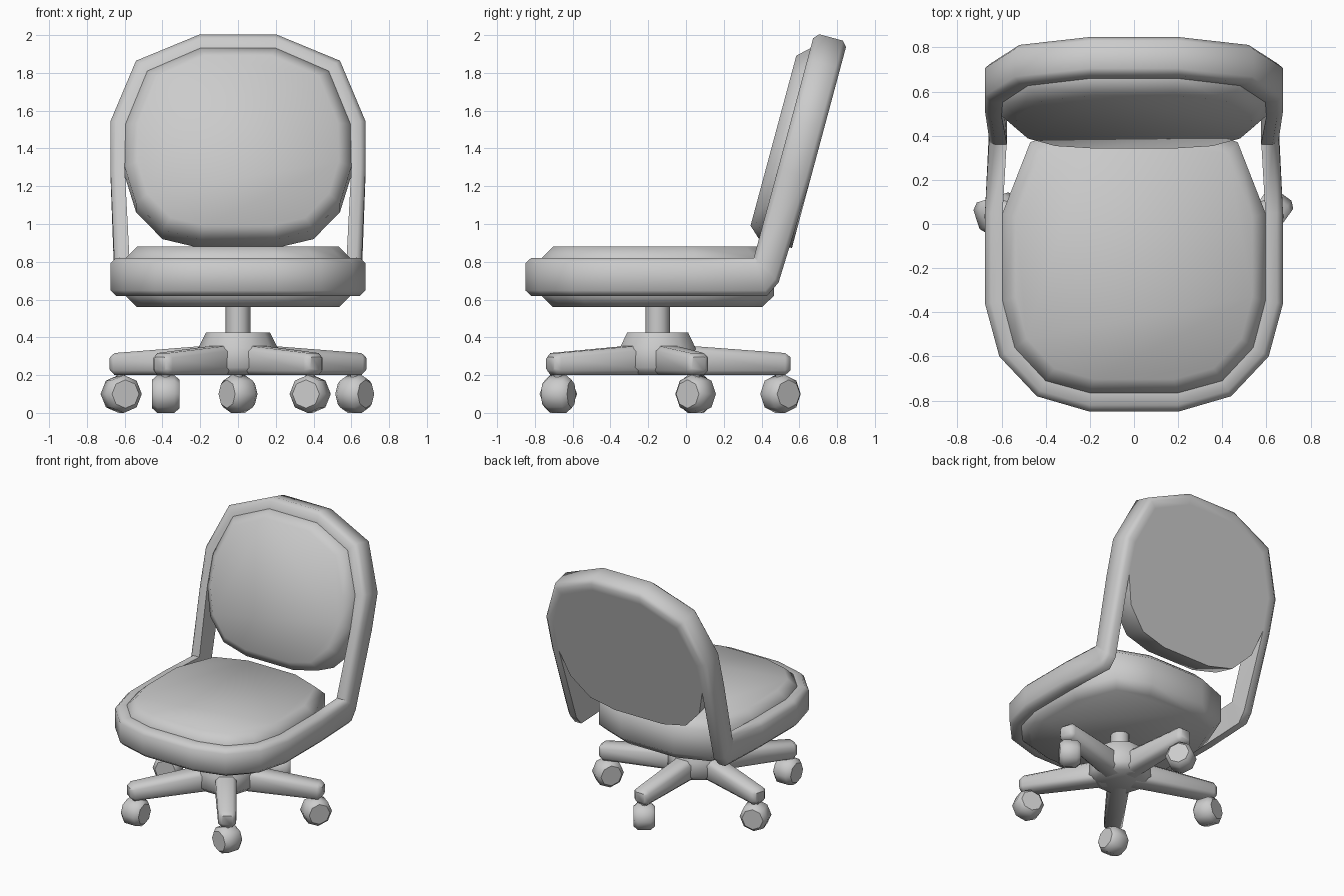
import bpy, bmesh
from math import cos, sin, radians, tau
from mathutils import Matrix, Vector

cube = bpy.data.objects.get("Cube")
if cube:
    bpy.data.objects.remove(cube)

grey = bpy.data.materials.new("plain grey")
grey.use_nodes = True
grey.diffuse_color = (0.6, 0.6, 0.6, 1)
grey.node_tree.nodes["Principled BSDF"].inputs["Base Color"].default_value = (0.6, 0.6, 0.6, 1)


def skin(name, rings, loop=False, matrix=Matrix()):
    """Join rings of points into a tube, capped at its ends or closed into a loop."""
    bm = bmesh.new()
    rows = [[bm.verts.new(matrix @ Vector(p)) for p in ring] for ring in rings]
    pairs = list(zip(rows, rows[1:])) + ([(rows[-1], rows[0])] if loop else [])
    for a, b in pairs:
        n = len(a)
        for i in range(n):
            j = (i + 1) % n
            bm.faces.new((a[i], a[j], b[j], b[i]))
    if not loop:
        bm.faces.new(rows[0])
        bm.faces.new(rows[-1])
    bmesh.ops.recalc_face_normals(bm, faces=bm.faces)
    mesh = bpy.data.meshes.new(name)
    bm.to_mesh(mesh)
    bm.free()
    mesh.materials.append(grey)
    obj = bpy.data.objects.new(name, mesh)
    bpy.context.collection.objects.link(obj)
    bpy.ops.object.select_all(action="DESELECT")
    obj.select_set(True)
    bpy.context.view_layer.objects.active = obj
    bpy.ops.object.shade_smooth_by_angle(angle=radians(50))
    return obj


def circle(radius, z, sides):
    return [(radius * cos(tau * i / sides), radius * sin(tau * i / sides), z) for i in range(sides)]


# Planes of the shell: a is across, b is along, f is depth from 0 to 1
def seat_plane(a, b, f):
    return (a, b, 0.82 - 0.2 * f)


def low_bend(a, b, f):
    return (a, 0.36 + 0.07 * f, 0.82 - 0.2 * f)


def high_bend(a, b, f):
    return (a, 0.36 + 0.13 * f, 0.825 - 0.135 * f)


def back_plane(a, b, f):
    d = 0.18 * f
    return (a, 0.36 + 0.26 * b + 0.966 * d, 0.82 + 0.966 * b - 0.26 * d)


# Frame band running round the seat and up over the backrest
stations = [
    (seat_plane, (0.2, -0.85), (0.2, -0.765)),
    (seat_plane, (0.44, -0.78), (0.4, -0.71)),
    (seat_plane, (0.61, -0.6), (0.54, -0.56)),
    (seat_plane, (0.675, -0.36), (0.595, -0.35)),
    (seat_plane, (0.675, 0.05), (0.595, 0.05)),
    (low_bend, (0.657, 0), (0.577, 0)),
    (high_bend, (0.655, 0), (0.575, 0)),
    (back_plane, (0.675, 0.487), (0.6, 0.5)),
    (back_plane, (0.675, 0.757), (0.595, 0.735)),
    (back_plane, (0.54, 1.088), (0.48, 1.025)),
    (back_plane, (0.2, 1.233), (0.2, 1.15)),
]
section = [(0, 0), (0.65, 0), (1, 0.14), (1, 0.86), (0.65, 1), (0, 1)]


def band_ring(station, side):
    plane, outer, inner = station
    ring = []
    for t, f in section:
        p = Vector(inner).lerp(Vector(outer), t)
        ring.append(plane(side * p.x, p.y, f))
    return ring


skin("frame_band", [band_ring(s, 1) for s in stations]
     + [band_ring(s, -1) for s in reversed(stations)], loop=True)


# Cushions: a mirrored outline, narrowed at the puffed faces
def cushion(name, plane, half, levels):
    outline = half + [(-a, b) for a, b in reversed(half)]
    ends = [b for a, b in half]
    mid = (min(ends) + max(ends)) / 2
    skin(name, [[plane(a * s, mid + (b - mid) * s, f) for a, b in outline] for f, s in levels])


seat_half = [s[2] for s in stations if s[0] is seat_plane] + [(0.47, 0.37), (0.22, 0.465)]
cushion("seat_cushion", seat_plane, seat_half, [(-0.3, 0.9), (0, 1), (1, 1), (1.3, 0.9)])
back_half = [(0.2, 0.103), (0.4, 0.152), (0.54, 0.3)] + [s[2] for s in stations if s[0] is back_plane]
cushion("back_cushion", back_plane, back_half, [(-0.345, 0.89), (0, 1), (1, 1)])

# Column and hub
centre = Matrix.Translation((0, -0.15, 0))
skin("column", [circle(0.065, z, 12) for z in (0.4, 0.58)], matrix=centre)
skin("hub", [circle(r, z, 10) for r, z in ((0.17, 0.2), (0.215, 0.24), (0.21, 0.345), (0.17, 0.425))],
     matrix=centre)


# Five legs with swivelled casters
def leg_ring(r, half, low, high, c):
    corners = [(half, low + c), (half, high - c), (half - c, high), (c - half, high),
               (-half, high - c), (-half, low + c), (c - half, low), (half - c, low)]
    return [(r, y, z) for y, z in corners]


leg_rings = [leg_ring(0.1, 0.075, 0.2, 0.36, 0.025), leg_ring(0.675, 0.062, 0.2, 0.317, 0.025),
             leg_ring(0.703, 0.038, 0.225, 0.295, 0.01)]
wheel_rings = [circle(r, z, 8) for r, z in ((0.075, -0.073), (0.1, -0.045), (0.1, 0.045), (0.075, 0.073))]
for i in range(5):
    turn = centre @ Matrix.Rotation(radians(90 + 72 * i), 4, "Z")
    skin(f"leg_{i + 1}", leg_rings, matrix=turn)
    swivel = turn @ Matrix.Translation((0.65, 0, 0.1)) @ Matrix.Rotation(radians(-54), 4, "Z")
    skin(f"caster_wheel_{i + 1}", wheel_rings, matrix=swivel @ Matrix.Rotation(radians(90), 4, "Y"))
    skin(f"caster_pin_{i + 1}", [circle(0.025, z, 8) for z in (0.1, 0.24)],
         matrix=turn @ Matrix.Translation((0.65, 0, 0)))
